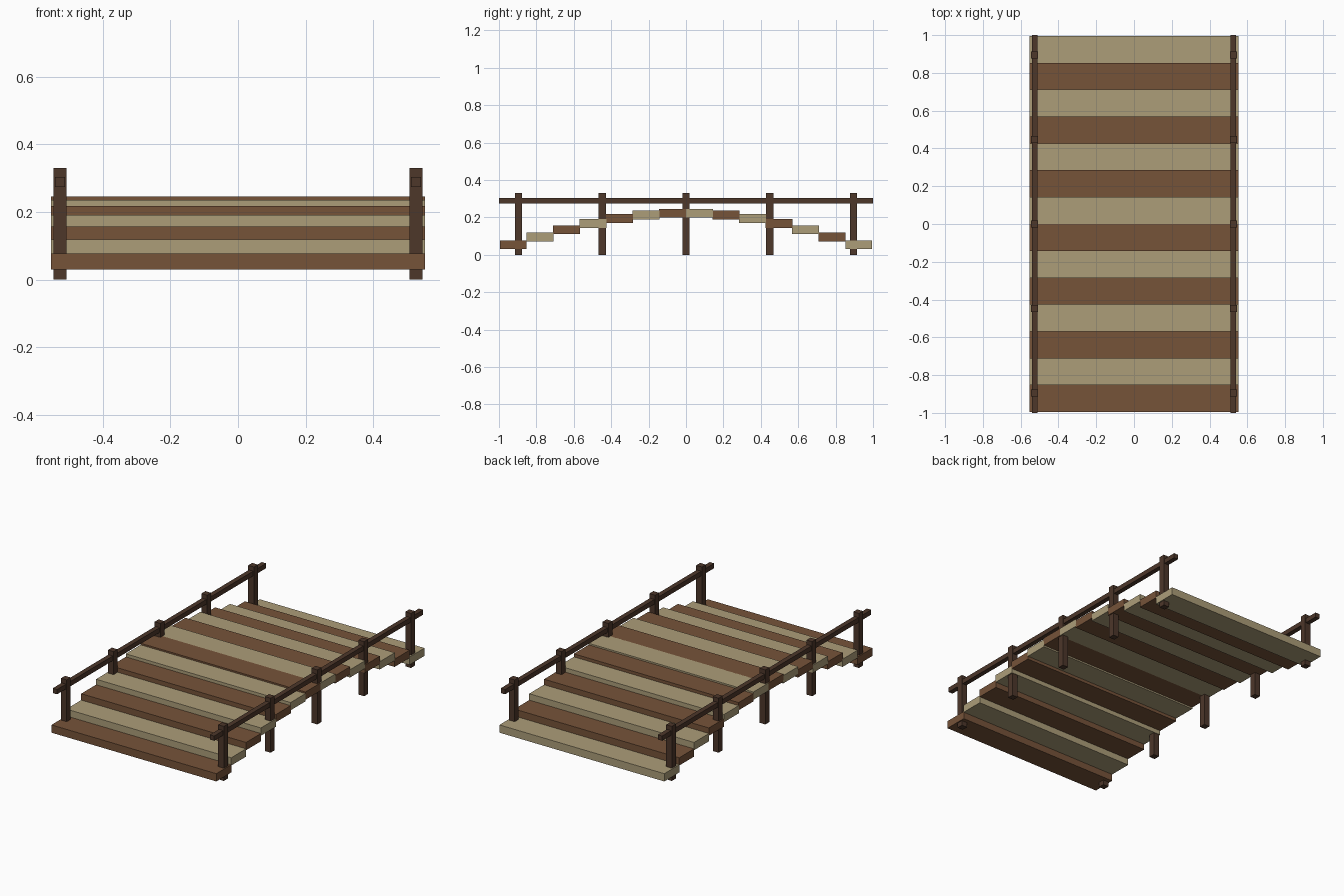
import bpy, bmesh, math
from mathutils import Matrix

if "Cube" in bpy.data.objects:
    bpy.data.objects.remove(bpy.data.objects["Cube"])


def material(name, rgb):
    m = bpy.data.materials.new(name)
    # sRGB to linear
    m.diffuse_color = [((c / 255 + 0.055) / 1.055) ** 2.4 for c in rgb] + [1.0]
    m.use_nodes = True
    m.node_tree.nodes["Principled BSDF"].inputs["Base Color"].default_value = m.diffuse_color
    return m


BROWN = material("brown_wood", (118, 83, 57))
TAN = material("pale_wood", (172, 157, 121))
DARK = material("dark_wood", (77, 55, 42))


def box(name, centre, size, mat):
    mesh = bpy.data.meshes.new(name)
    bm = bmesh.new()
    bmesh.ops.create_cube(bm, size=1.0, matrix=Matrix.Diagonal((*size, 1.0)))
    bm.to_mesh(mesh)
    bm.free()
    mesh.materials.append(mat)
    ob = bpy.data.objects.new(name, mesh)
    ob.location = centre
    bpy.context.collection.objects.link(ob)
    return ob


# Deck planks stepping over a cosine arch, alternating colours
PLANKS, PITCH = 14, 0.1421
for i in range(PLANKS):
    y = (i - (PLANKS - 1) / 2) * PITCH
    z = 0.0303 + 0.193 * math.cos(math.pi / 2 * y)
    box(f"deck_plank_{i + 1}", (0, y, z), (1.104, 0.144, 0.047),
        TAN if i % 2 else BROWN)

# Railings: five posts and one straight handrail per side
for side, sx in (("left", -1), ("right", 1)):
    x = sx * 0.526
    for k in range(-2, 3):
        box(f"{side}_post_{k + 3}", (x, k * 0.4475, 0.165),
            (0.038, 0.038, 0.33), DARK)
    box(f"{side}_handrail", (x, 0, 0.289), (0.029, 2.0, 0.029), DARK)
